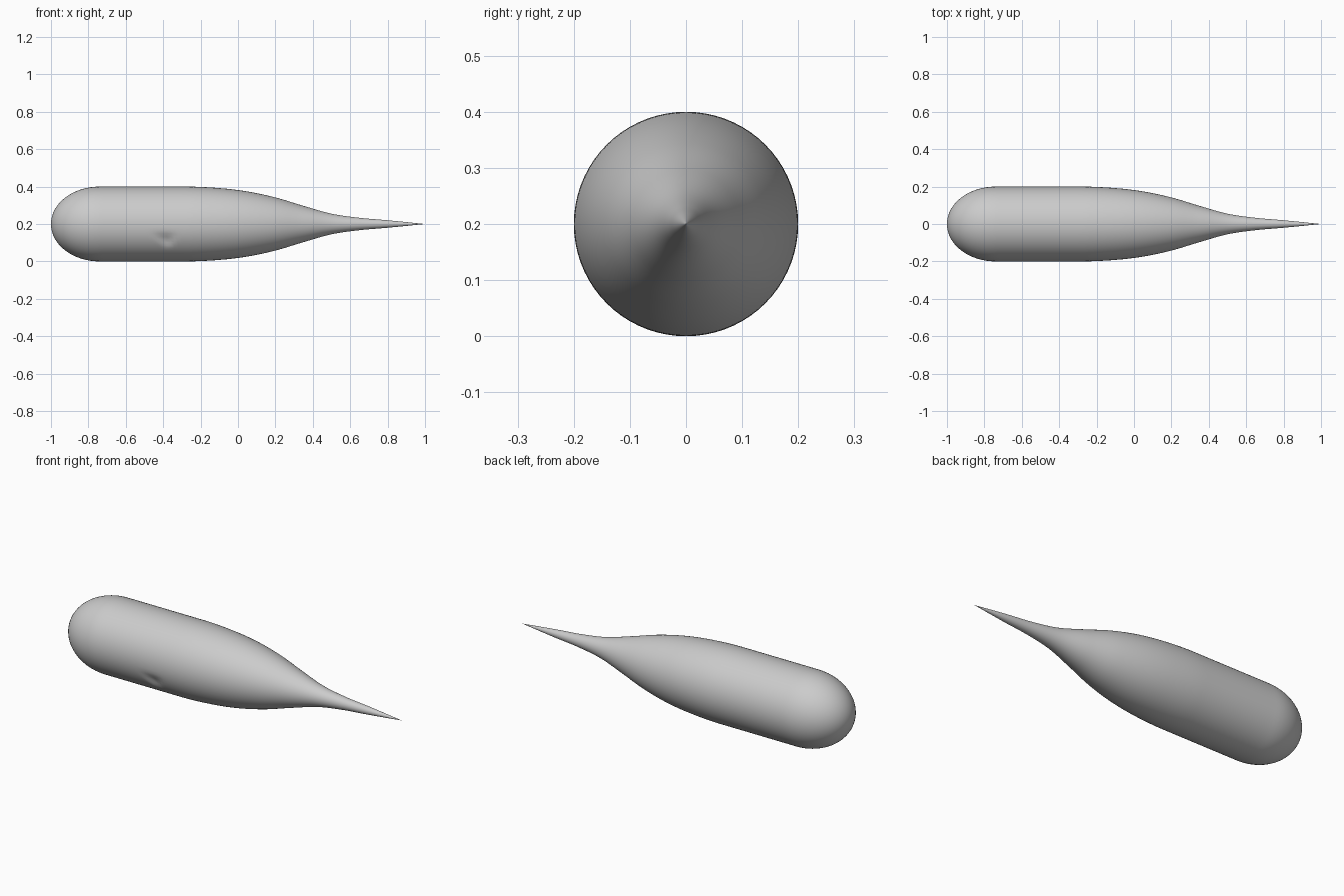
import bpy
import bmesh
import math

SEGMENTS = 72
RADIUS = 0.2
NOSE_LENGTH = 0.26

cube = bpy.data.objects.get("Cube")
if cube:
    bpy.data.objects.remove(cube, do_unlink=True)

# One plain grey for the whole body
grey = bpy.data.materials.new("plain grey")
grey.use_nodes = True
grey.diffuse_color = (0.6, 0.6, 0.6, 1)
grey.node_tree.nodes["Principled BSDF"].inputs["Base Color"].default_value = grey.diffuse_color

# Tail outline as (x, radius), from the straight body to the tip
TAIL = [(-0.74, 0.2), (-0.5, 0.2), (-0.28, 0.2), (-0.1, 0.192), (0.05, 0.174),
        (0.2, 0.142), (0.35, 0.097), (0.5, 0.055), (0.65, 0.033), (0.8, 0.02), (1.0, 0.0)]


def slope(i):
    a, b = TAIL[max(i - 1, 0)], TAIL[min(i + 1, len(TAIL) - 1)]
    return 0 if TAIL[i][1] == RADIUS else (b[1] - a[1]) / (b[0] - a[0])


def tail_radius(x):
    """Smooth cubic through the tail outline."""
    i = max(k for k in range(len(TAIL) - 1) if TAIL[k][0] <= x + 1e-6)
    (x0, r0), (x1, r1) = TAIL[i], TAIL[i + 1]
    w = x1 - x0
    t = (x - x0) / w
    return (r0 * (1 + 2 * t) * (1 - t) ** 2 + r1 * t * t * (3 - 2 * t)
            + w * t * (1 - t) * (slope(i) * (1 - t) - slope(i + 1) * t))


def dent(x, z):
    """Depth of the small triangular dent on the front."""
    top, bottom = 0.155, 0.07
    h = (z - bottom) / (top - bottom)
    if not 0 < h < 1:
        return 0
    left, right = -0.37 - 0.11 * h, -0.37 + 0.06 * h
    u = (x - left) / (right - left)
    return 0.012 * math.sin(math.pi * h) * math.sin(math.pi * u) if 0 < u < 1 else 0


# Rounded nose followed by the straight body and the drawn-out tail
profile = []
for k in range(1, 16):
    a = math.pi / 2 * k / 16
    profile.append((-1 + NOSE_LENGTH * (1 - math.cos(a)), RADIUS * math.sin(a)))
steps = 87
for k in range(steps):
    x = -0.74 + 1.74 * k / steps
    profile.append((x, tail_radius(x)))

# Sweep the outline around the long axis
bm = bmesh.new()
rings = []
for x, r in profile:
    ring = []
    for s in range(SEGMENTS):
        a = math.tau * s / SEGMENTS
        y, z = r * math.cos(a), RADIUS + r * math.sin(a)
        if y < 0:
            y += dent(x, z)
        ring.append(bm.verts.new((x, y, z)))
    rings.append(ring)
nose = bm.verts.new((-1, 0, RADIUS))
tip = bm.verts.new((1, 0, RADIUS))
for s in range(SEGMENTS):
    n = (s + 1) % SEGMENTS
    bm.faces.new((nose, rings[0][n], rings[0][s]))
    bm.faces.new((tip, rings[-1][s], rings[-1][n]))
    for a, b in zip(rings, rings[1:]):
        bm.faces.new((a[s], a[n], b[n], b[s]))
bmesh.ops.recalc_face_normals(bm, faces=bm.faces)
for f in bm.faces:
    f.smooth = True

mesh = bpy.data.meshes.new("teardrop_body")
bm.to_mesh(mesh)
bm.free()
mesh.materials.append(grey)
body = bpy.data.objects.new("teardrop_body", mesh)
bpy.context.collection.objects.link(body)
